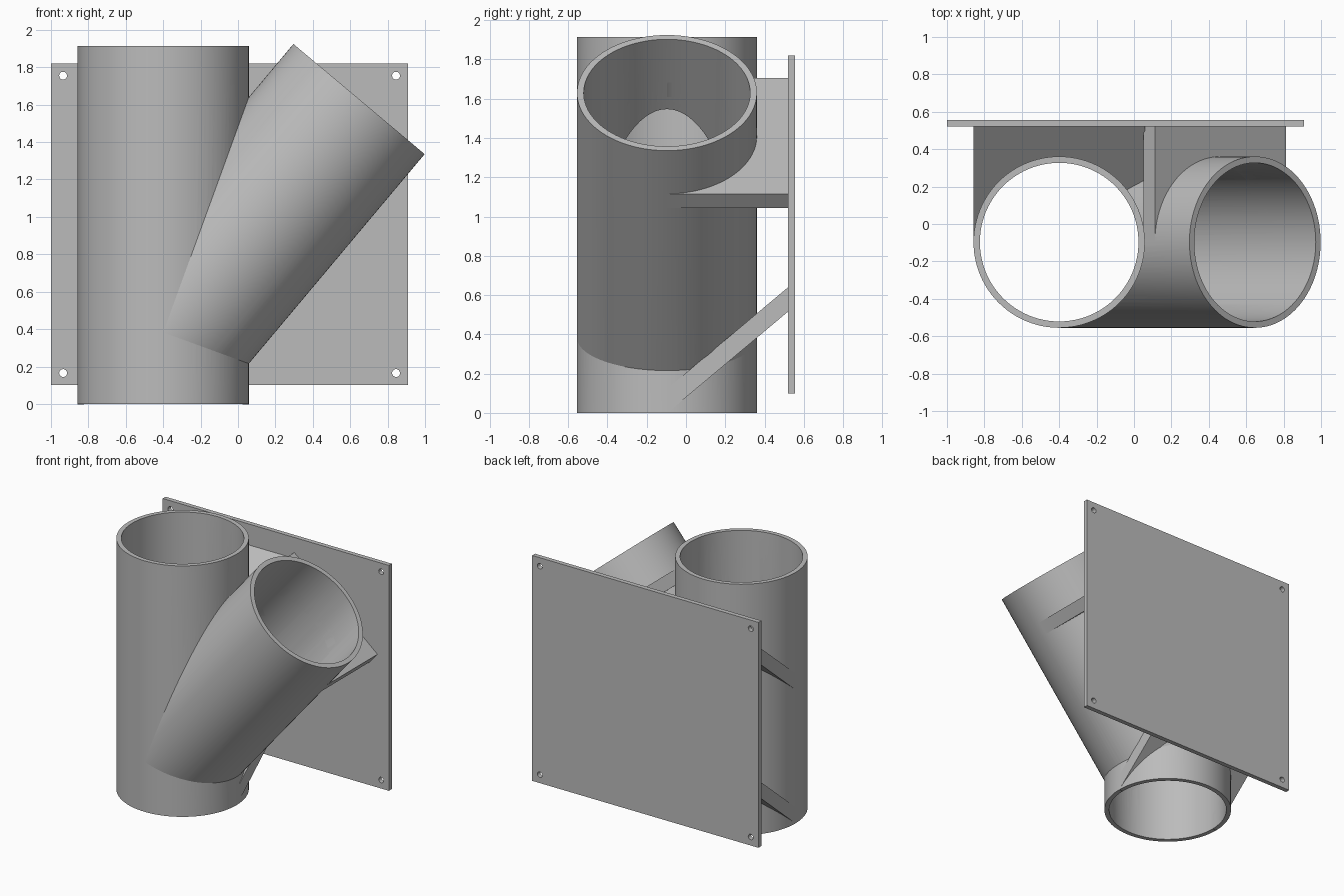
import bpy, bmesh, math
from mathutils import Matrix, Vector

default = bpy.data.objects.get("Cube")
if default:
    bpy.data.objects.remove(default, do_unlink=True)

# Shared dimensions
R_OUT, R_IN = 0.458, 0.424
PIPE_X, PIPE_Y, PIPE_TOP = -0.4, -0.097, 1.915
TILT = math.radians(40)
PLATE_FRONT, PLATE_BACK = 0.52, 0.555
RIB = 0.095
branch_end = Vector((0.647, PIPE_Y, 1.63))
axis = Vector((math.sin(TILT), 0, math.cos(TILT)))
branch_len = (branch_end.x - PIPE_X) / axis.x
branch_start = branch_end - axis * branch_len

grey = bpy.data.materials.new("light_grey")
grey.use_nodes = True
colour = (0.5, 0.5, 0.5, 1)
grey.diffuse_color = colour
grey.node_tree.nodes["Principled BSDF"].inputs["Base Color"].default_value = colour


def make(name, bm):
    bmesh.ops.recalc_face_normals(bm, faces=bm.faces)
    mesh = bpy.data.meshes.new(name)
    bm.to_mesh(mesh)
    bm.free()
    mesh.materials.append(grey)
    ob = bpy.data.objects.new(name, mesh)
    bpy.context.collection.objects.link(ob)
    return ob


def rod(name, start, end, radius, sides=96):
    bm = bmesh.new()
    span = end - start
    turn = span.to_track_quat('Z', 'Y').to_matrix().to_4x4()
    bmesh.ops.create_cone(bm, cap_ends=True, segments=sides, radius1=radius, radius2=radius,
                          depth=span.length, matrix=Matrix.Translation((start + end) / 2) @ turn)
    return make(name, bm)


def prism(name, outline, shift):
    bm = bmesh.new()
    face = bm.faces.new([bm.verts.new(p) for p in outline])
    grown = bmesh.ops.extrude_face_region(bm, geom=[face])["geom"]
    bmesh.ops.translate(bm, vec=shift, verts=[v for v in grown if isinstance(v, bmesh.types.BMVert)])
    return make(name, bm)


def cut(ob, cutters):
    bpy.ops.object.select_all(action='DESELECT')
    bpy.context.view_layer.objects.active = ob
    ob.select_set(True)
    for cutter in cutters:
        mod = ob.modifiers.new("cut", 'BOOLEAN')
        mod.operation, mod.solver, mod.object = 'DIFFERENCE', 'EXACT', cutter
        bpy.ops.object.modifier_apply(modifier=mod.name)
    bpy.ops.object.shade_smooth_by_angle(angle=math.radians(25))


# Bores that hollow out both pipes and trim the ribs
foot = Vector((PIPE_X, PIPE_Y, 0))
top = Vector((PIPE_X, PIPE_Y, PIPE_TOP))
up = Vector((0, 0, 0.1))
bores = [rod("main_bore", foot - up, top + up, R_IN),
         rod("branch_bore", branch_start - axis * 0.03, branch_end + axis * 0.1, R_IN)]

# Pipes
parts = [rod("main_pipe", foot, top, R_OUT),
         rod("branch_pipe", branch_start, branch_end, R_OUT)]

# Sloping ribs behind the main pipe
rise = (PLATE_FRONT - PIPE_Y) * math.tan(TILT)
height = RIB / math.cos(TILT)
for name, z in (("lower_rib", 0.64), ("upper_rib", 1.66)):
    outline = [(PIPE_X - R_OUT, y, h) for y, h in (
        (PLATE_FRONT, z), (PLATE_FRONT, z - height),
        (PIPE_Y, z - rise - height), (PIPE_Y, z - rise))]
    parts.append(prism(name, outline, (2 * R_OUT, 0, 0)))

# Rib square to the branch pipe
across = Vector((axis.z, 0, -axis.x)) * R_OUT
rib_top = branch_end - axis * 0.287
rib_low = rib_top - axis * RIB
corners = (rib_top - across, rib_top + across, rib_low + across, rib_low - across)
parts.append(prism("branch_rib", corners, (0, PLATE_FRONT - PIPE_Y, 0)))

for part in parts:
    cut(part, bores)

# Wall plate with four screw holes
left, right, low, high = -1.0, 0.91, 0.1, 1.82
plate = prism("wall_plate", [(x, PLATE_FRONT, z) for x, z in (
    (left, low), (right, low), (right, high), (left, high))], (0, PLATE_BACK - PLATE_FRONT, 0))
inset = 0.065
holes = [rod("screw_hole", Vector((x, PLATE_FRONT - 0.1, z)), Vector((x, PLATE_BACK + 0.1, z)), 0.021, 24)
         for x in (left + inset, right - inset) for z in (low + inset, high - inset)]
cut(plate, holes)

# Remove the cutters
for cutter in bores + holes:
    bpy.data.objects.remove(cutter, do_unlink=True)
